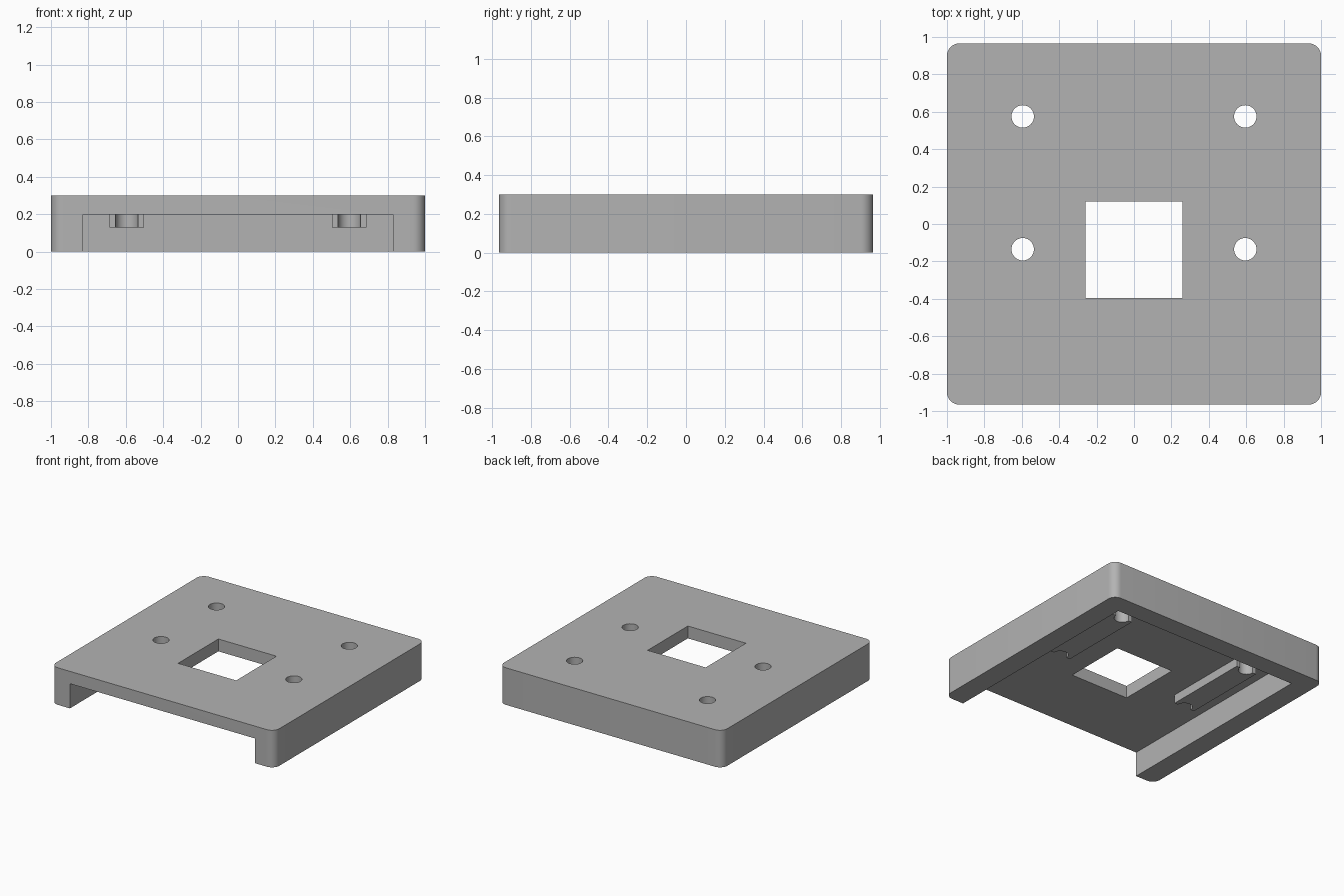
import bpy, bmesh
from math import radians, cos, sin

cube = bpy.data.objects.get("Cube")
if cube:
    bpy.data.objects.remove(cube, do_unlink=True)

grey = bpy.data.materials.new("plain grey")
grey.use_nodes = True
grey.diffuse_color = (0.45, 0.45, 0.45, 1)
grey.node_tree.nodes["Principled BSDF"].inputs["Base Color"].default_value = grey.diffuse_color


def prism(name, outline, z0, z1):
    """Extrude a flat outline between two heights."""
    bm = bmesh.new()
    base = bm.faces.new([bm.verts.new((x, y, z0)) for x, y in outline])
    top = bmesh.ops.extrude_face_region(bm, geom=[base])["geom"]
    verts = [v for v in top if isinstance(v, bmesh.types.BMVert)]
    bmesh.ops.translate(bm, vec=(0, 0, z1 - z0), verts=verts)
    bmesh.ops.recalc_face_normals(bm, faces=bm.faces)
    mesh = bpy.data.meshes.new(name)
    bm.to_mesh(mesh)
    bm.free()
    mesh.materials.append(grey)
    obj = bpy.data.objects.new(name, mesh)
    bpy.context.collection.objects.link(obj)
    return obj


def rect(x0, x1, y0, y1):
    return [(x0, y0), (x1, y0), (x1, y1), (x0, y1)]


def circle(cx, cy, r, n=48):
    return [(cx + r * cos(radians(360 * i / n)), cy + r * sin(radians(360 * i / n))) for i in range(n)]


def rounded_rect(hx, hy, r, steps=8):
    pts = []
    for k, (sx, sy) in enumerate([(1, 1), (-1, 1), (-1, -1), (1, -1)]):
        for i in range(steps + 1):
            a = radians(90 * (k + i / steps))
            pts.append((sx * (hx - r) + r * cos(a), sy * (hy - r) + r * sin(a)))
    return pts


def combine(target, tool, operation):
    mod = target.modifiers.new(operation.title(), "BOOLEAN")
    mod.operation, mod.solver, mod.object = operation, "EXACT", tool
    bpy.context.view_layer.objects.active = target
    bpy.ops.object.modifier_apply(modifier=mod.name)
    bpy.data.objects.remove(tool, do_unlink=True)


# Rounded cover, hollowed from below and open at the front
HX, HY, TOP, CEILING = 1.0, 0.965, 0.3, 0.2
HOLE_X, HOLE_Y = 0.595, (-0.135, 0.575)
cover = prism("mounting_cover", rounded_rect(HX, HY, 0.065), 0, TOP)
combine(cover, prism("pocket", rect(-0.83, 0.83, -1.2, 0.81), -0.2, CEILING), "DIFFERENCE")

# Mounting rails under the plate
for side in (-1, 1):
    x = side * HOLE_X
    rail = prism("rail", rect(x - 0.092, x + 0.092, *HOLE_Y), 0.13, CEILING + 0.03)
    combine(cover, rail, "UNION")

# Square window and four screw holes
combine(cover, prism("window", rect(-0.26, 0.26, -0.395, 0.12), -0.1, 0.5), "DIFFERENCE")
for side in (-1, 1):
    for y in HOLE_Y:
        combine(cover, prism("screw_hole", circle(side * HOLE_X, y, 0.06), -0.1, 0.5), "DIFFERENCE")

# Smooth the round corners and holes, keep the edges sharp
bpy.ops.object.select_all(action="DESELECT")
cover.select_set(True)
bpy.context.view_layer.objects.active = cover
bpy.ops.object.shade_smooth_by_angle(angle=radians(30))
